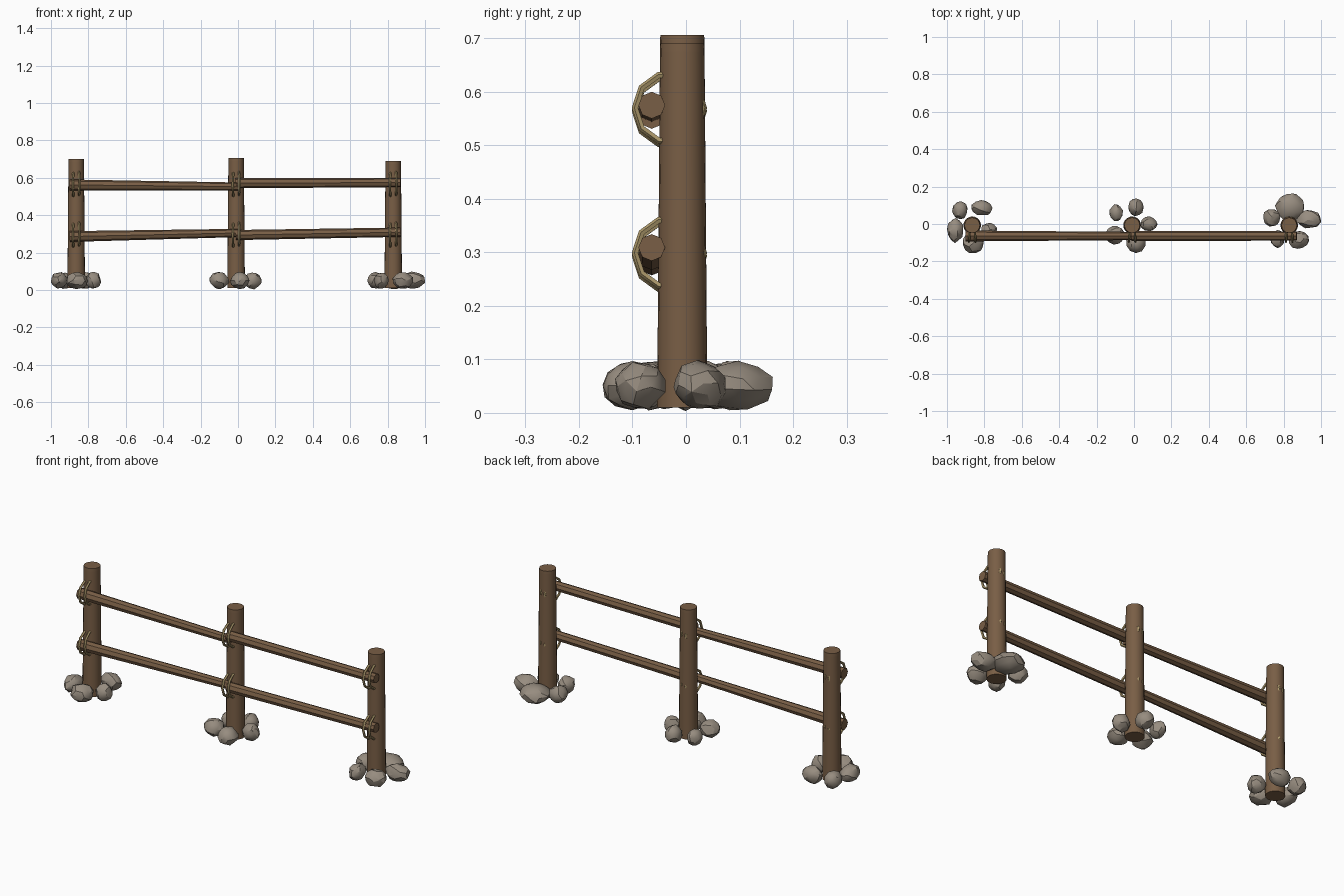
import bpy, math, random
from mathutils import Vector, Euler

random.seed(4)
if "Cube" in bpy.data.objects:
    bpy.data.objects.remove(bpy.data.objects["Cube"])


def material(name, rgb):
    m = bpy.data.materials.new(name)
    m.use_nodes = True
    m.diffuse_color = (*rgb, 1)
    bsdf = next(n for n in m.node_tree.nodes if n.type == 'BSDF_PRINCIPLED')
    bsdf.inputs["Base Color"].default_value = (*rgb, 1)
    bsdf.inputs["Roughness"].default_value = 0.9
    return m


WOOD = material("brown wood", (0.19, 0.112, 0.06))
STONE = material("grey stone", (0.31, 0.265, 0.215))
ROPE = material("straw rope", (0.42, 0.32, 0.15))


def finish(name, mat, angle):
    ob = bpy.context.object
    ob.name = ob.data.name = name
    ob.data.materials.append(mat)
    bpy.ops.object.transform_apply(location=False, rotation=True, scale=True)
    bpy.ops.object.shade_smooth_by_angle(angle=math.radians(angle))
    return ob


def log(name, start, end, r1, r2, sides, angle):
    """Tapered round timber between two points."""
    a, b = Vector(start), Vector(end)
    bpy.ops.mesh.primitive_cone_add(vertices=sides, radius1=r1, radius2=r2,
                                    depth=(b - a).length, location=(a + b) / 2)
    bpy.context.object.rotation_euler = (b - a).to_track_quat('Z', 'Y').to_euler()
    return finish(name, WOOD, angle)


def rope_ring(name, x, z, tilt):
    """Lashing loop around post and rail, standing in the YZ plane."""
    bpy.ops.mesh.primitive_torus_add(major_segments=10, minor_segments=5,
                                     major_radius=0.064, minor_radius=0.0065)
    ob = bpy.context.object
    # half a segment of turn puts a flat side at the front
    spin = Euler((0, 0, math.radians(18))).to_matrix().to_4x4()
    ob.data.transform(spin)
    stand = Euler((0, math.radians(90), math.radians(tilt))).to_matrix().to_4x4()
    ob.data.transform(stand)
    ob.location = (x, -0.031, z)
    return finish(name, ROPE, 30)


def stone(name, x, y, rx, ry):
    """Flattened, slightly irregular boulder."""
    bpy.ops.mesh.primitive_ico_sphere_add(subdivisions=2, radius=1,
                                          location=(x, y, 0.051))
    ob = bpy.context.object
    ob.data.transform(Euler((random.random(), random.random(), random.random() * 6))
                      .to_matrix().to_4x4())
    for v in ob.data.vertices:
        v.co *= random.uniform(0.9, 1.05)
    ob.scale = (rx, ry, 0.046)
    return finish(name, STONE, 26)


# Posts, each with a short straight cap section on top
posts = {"left": (0.83, 0.69), "middle": (-0.01, 0.706), "right": (-0.865, 0.70)}
for side, (x, top) in posts.items():
    log(side + "_post", (x, -0.007, 0.01), (x, -0.007, top - 0.015),
        0.047, 0.0415, 20, 40)
    log(side + "_post_cap", (x, -0.007, top - 0.015), (x, -0.007, top),
        0.0415, 0.041, 20, 40)

# Rails: start x, start z, end x, end z, start radius, end radius
rails = {
    "upper_right_rail": (-0.90, 0.562, 0.0, 0.553, 0.029, 0.022),
    "lower_right_rail": (-0.90, 0.286, 0.0, 0.305, 0.029, 0.022),
    "upper_left_rail": (-0.012, 0.571, 0.87, 0.575, 0.027, 0.025),
    "lower_left_rail": (-0.012, 0.294, 0.87, 0.309, 0.027, 0.025),
}
for name, (xa, za, xb, zb, ra, rb) in rails.items():
    log(name, (xa, -0.064, za), (xb, -0.064, zb), ra, rb, 8, 30)

# Rope lashings, two loops at every joint
for side, (x, top) in posts.items():
    for level, z in (("lower", 0.296), ("upper", 0.567)):
        for i, s in enumerate((-1, 1)):
            rope_ring(f"{side}_{level}_rope_{i + 1}", x + s * 0.014,
                      z + s * 0.003, s * 3)

# Stones around each post foot: x, y, radius x, radius y
stones = {
    "right": [(-0.93, 0.075, 0.042, 0.05), (-0.815, 0.085, 0.06, 0.042),
              (-0.955, -0.035, 0.046, 0.065), (-0.86, -0.1, 0.06, 0.057),
              (-0.775, -0.035, 0.045, 0.042)],
    "middle": [(-0.095, 0.06, 0.037, 0.046), (0.01, 0.09, 0.043, 0.048),
               (0.08, 0.0, 0.046, 0.042), (-0.1, -0.06, 0.053, 0.05),
               (0.01, -0.1, 0.052, 0.055)],
    "left": [(0.835, 0.09, 0.08, 0.077), (0.935, 0.025, 0.067, 0.052),
             (0.737, 0.035, 0.048, 0.05), (0.88, -0.085, 0.056, 0.05),
             (0.768, -0.08, 0.04, 0.048)],
}
for side, group in stones.items():
    for i, spec in enumerate(group):
        stone(f"{side}_stone_{i + 1}", *spec)
